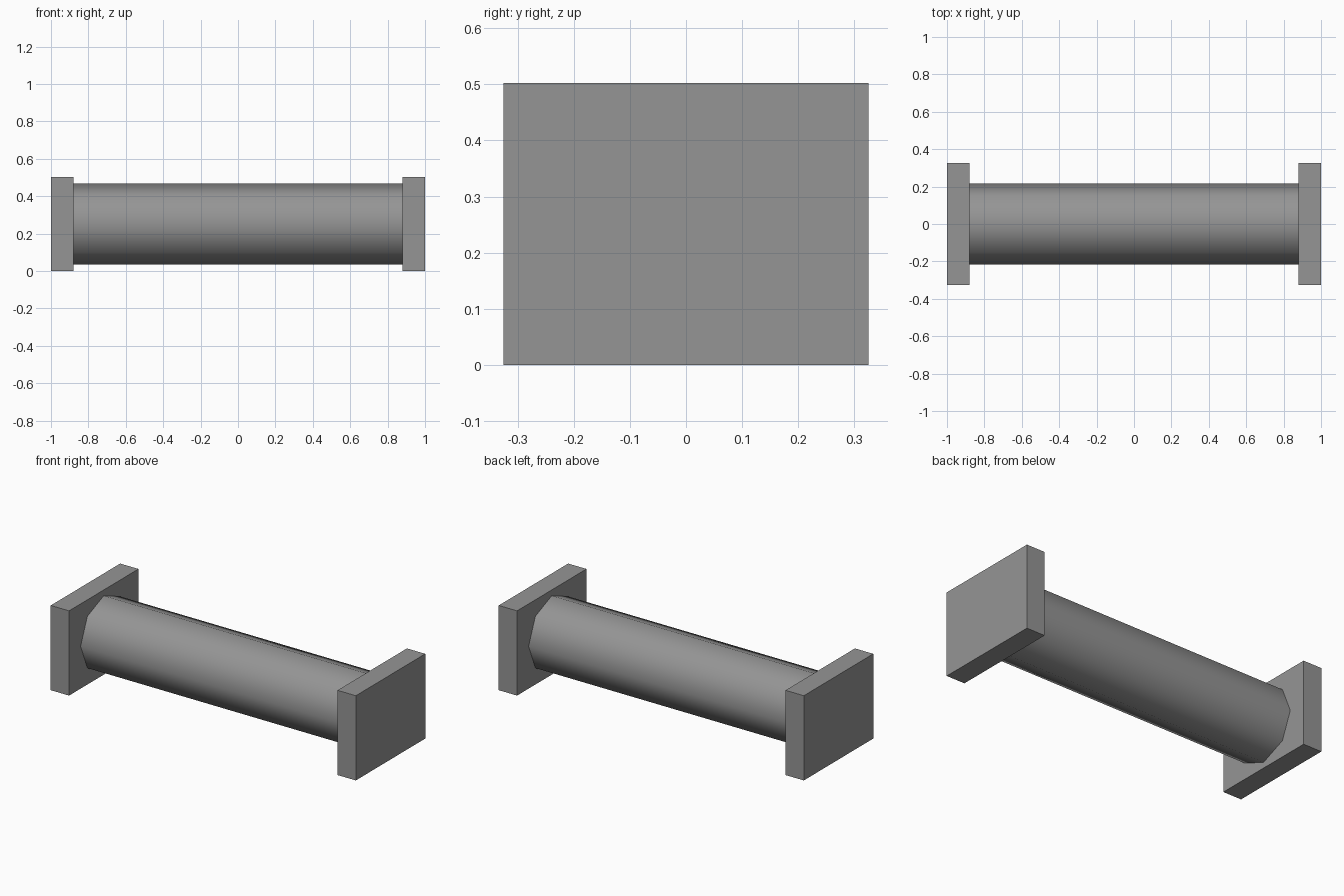
import bpy
import math

cube = bpy.data.objects.get("Cube")
if cube:
    bpy.data.objects.remove(cube, do_unlink=True)

LENGTH, DEPTH, HEIGHT = 2.0, 0.65, 0.502
PLATE = 0.12
RADIUS = 0.217
MID_Z = HEIGHT / 2

# Single grey colour
grey = bpy.data.materials.new("grey")
grey.use_nodes = True
colour = (0.3, 0.3, 0.3, 1)
grey.diffuse_color = colour
grey.node_tree.nodes["Principled BSDF"].inputs["Base Color"].default_value = colour

# End plates
for side, name in ((-1, "right_end_plate"), (1, "left_end_plate")):
    x = side * (LENGTH - PLATE) / 2
    bpy.ops.mesh.primitive_cube_add(size=1, location=(x, 0, MID_Z))
    plate = bpy.context.object
    plate.name = name
    plate.scale = (PLATE, DEPTH, HEIGHT)
    bpy.ops.object.transform_apply(location=False, rotation=False, scale=True)
    plate.data.materials.append(grey)

# Eight-sided bar with smooth sides, butting against the plates
bpy.ops.mesh.primitive_cylinder_add(
    vertices=8, radius=RADIUS, depth=LENGTH - 2 * PLATE,
    location=(0, 0, MID_Z), rotation=(0, math.pi / 2, 0))
bar = bpy.context.object
bar.name = "bar"
bar.data.materials.append(grey)
bpy.ops.object.shade_smooth_by_angle(angle=math.radians(60))
